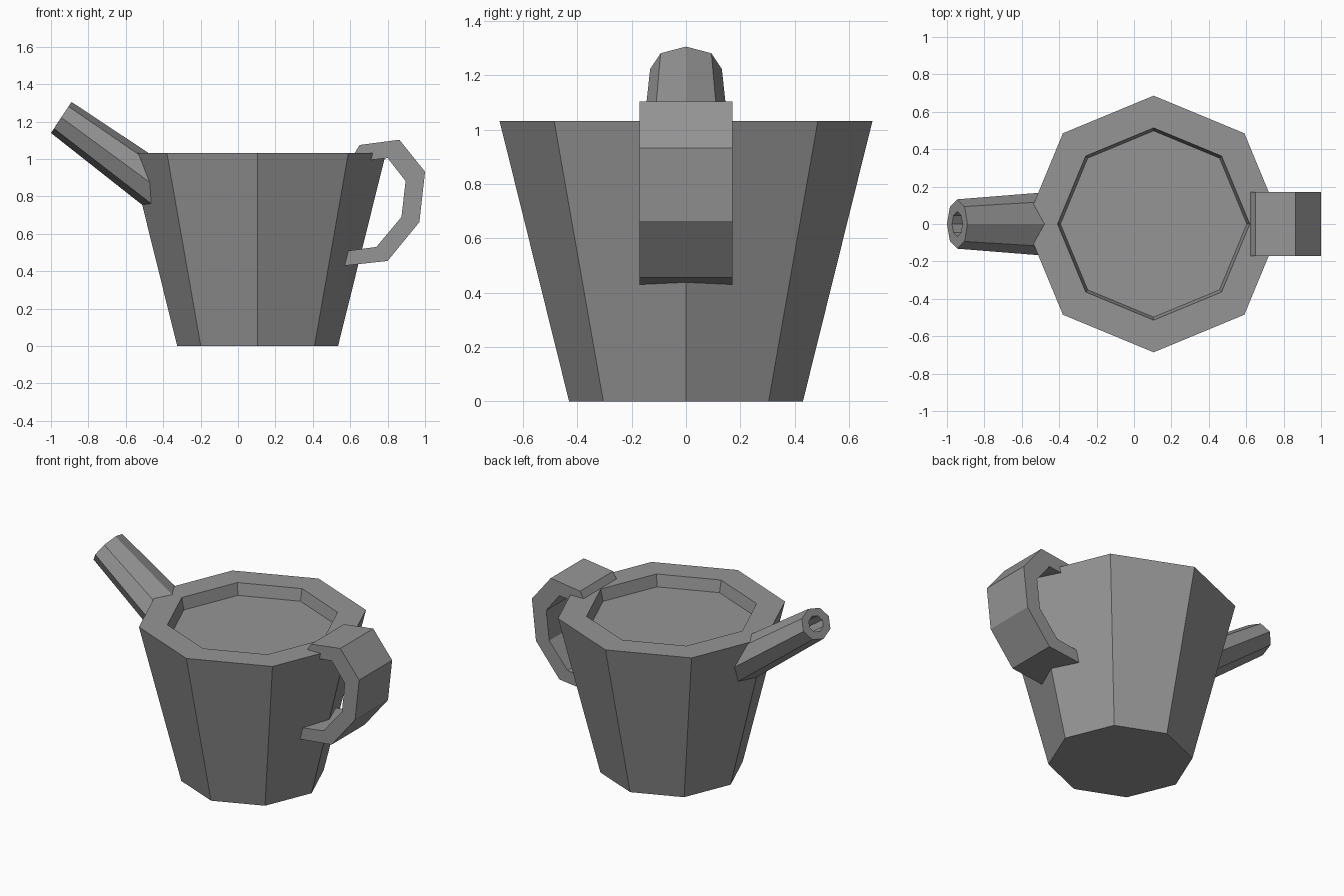
import bpy, bmesh
from math import cos, sin, pi

if "Cube" in bpy.data.objects:
    bpy.data.objects.remove(bpy.data.objects["Cube"])

CX = 0.105   # body axis
grey = bpy.data.materials.new("dark_grey")
grey.diffuse_color = (0.3, 0.3, 0.3, 1)
grey.use_nodes = True
grey.node_tree.nodes["Principled BSDF"].inputs["Base Color"].default_value = grey.diffuse_color


def make(name, build):
    bm = bmesh.new()
    build(bm)
    bmesh.ops.recalc_face_normals(bm, faces=bm.faces)
    me = bpy.data.meshes.new(name)
    bm.to_mesh(me)
    bm.free()
    me.materials.append(grey)
    ob = bpy.data.objects.new(name, me)
    bpy.context.collection.objects.link(ob)
    return ob


def loft(bm, rings):
    """Skin a list of point rings and cap both ends."""
    vs = [[bm.verts.new(p) for p in r] for r in rings]
    n = len(vs[0])
    for a, b in zip(vs, vs[1:]):
        for i in range(n):
            j = (i + 1) % n
            bm.faces.new((a[i], a[j], b[j], b[i]))
    bm.faces.new(vs[0])
    bm.faces.new(vs[-1])


def level(r, z):
    return [(CX + r * cos(i * pi / 4), r * sin(i * pi / 4), z) for i in range(8)]


def spout_ring(x, z, ux, uz, ry):
    """Octagon centred at (x, z); (ux, uz) is its up radius, ry its side radius."""
    return [(x + ux * cos(i * pi / 4), ry * sin(i * pi / 4), z + uz * cos(i * pi / 4))
            for i in range(8)]


# eight-sided tapered body with a recessed top
make("pot_body", lambda bm: loft(bm, [
    level(0.43, 0), level(0.686, 1.032), level(0.514, 1.032), level(0.498, 0.955)]))

# spout: base hidden in the wall, slanted tip with a hole
make("spout", lambda bm: loft(bm, [
    spout_ring(-0.43, 0.845, 0, 0.155, 0.173),
    spout_ring(-0.945, 1.222, 0.055, 0.083, 0.132),
    spout_ring(-0.945, 1.222, 0.028, 0.042, 0.066),
    spout_ring(-0.78, 1.108, 0.028, 0.042, 0.066)]))

# handle: outer and inner outline points swept across y
outer = [(0.62, 1.025), (0.65, 1.075), (0.863, 1.103), (1.0, 0.932),
         (0.97, 0.663), (0.80, 0.455), (0.50, 0.422)]
inner = [(0.625, 0.985), (0.71, 0.995), (0.80, 1.005), (0.896, 0.882),
         (0.874, 0.69), (0.74, 0.53), (0.50, 0.497)]


def handle(bm):
    o, i = ([[bm.verts.new((x, y, z)) for x, z in pts] for y in (-0.171, 0.171)]
            for pts in (outer, inner))
    for k in range(len(outer) - 1):
        for s in (0, 1):
            bm.faces.new((o[s][k], o[s][k + 1], i[s][k + 1], i[s][k]))
        for p in (o, i):
            bm.faces.new((p[0][k], p[0][k + 1], p[1][k + 1], p[1][k]))
    for k in (0, -1):
        bm.faces.new((o[0][k], o[1][k], i[1][k], i[0][k]))


make("handle", handle)
